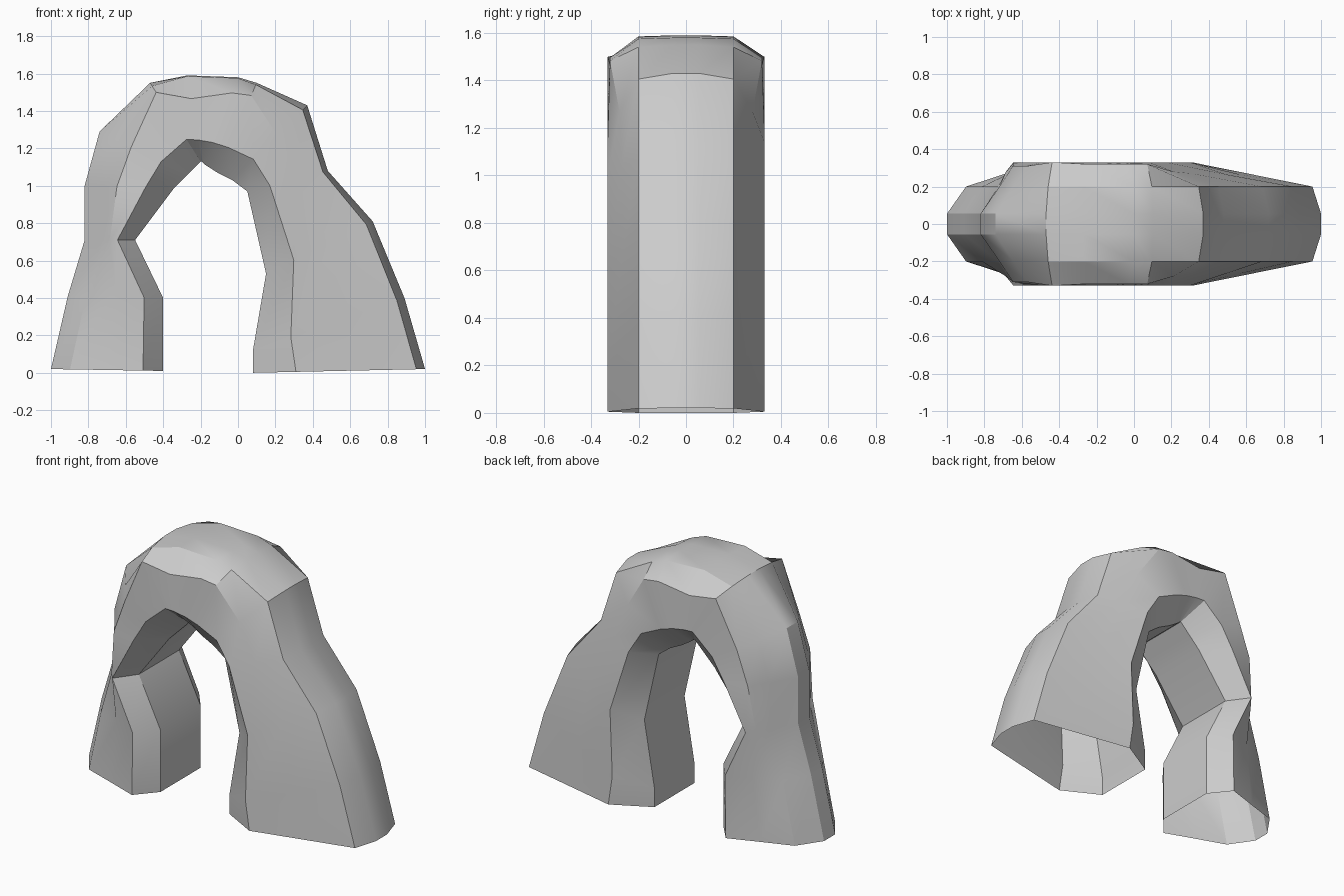
import bpy, bmesh
from mathutils import Vector

# Stations along the arch: outer x,z | inner x,z | rim inset | front shoulder start, its y | front shoulder end
stations = [
    (-1.00, 0.02, -0.40, 0.01, 0.17, 0.50, 0.265, 0.82),
    (-0.91, 0.41, -0.40, 0.40, 0.19, 0.50, 0.275, 0.80),
    (-0.82, 0.71, -0.55, 0.71, 0.35, 0.50, 0.28, 0.65),
    (-0.82, 1.00, -0.34, 0.99, 0.21, 0.36, 0.31, 0.68),
    (-0.74, 1.29, -0.27, 1.06, 0.20, 0.36, 0.31, 0.70),
    (-0.47, 1.55, -0.20, 1.13, 0.04, 0.12, 0.33, 0.72),
    (-0.27, 1.59, -0.195, 1.13, 0.01, 0.27, 0.32, 0.75),
    (0.00, 1.58, -0.18, 1.115, 0.01, 0.18, 0.32, 0.75),
    (0.10, 1.55, -0.11, 1.07, 0.02, 0.14, 0.32, 0.72),
    (0.37, 1.43, -0.03, 1.03, 0.06, 0.40, 0.28, 0.72),
    (0.48, 1.08, 0.05, 0.97, 0.06, 0.40, 0.27, 0.72),
    (0.72, 0.81, 0.15, 0.53, 0.06, 0.40, 0.265, 0.74),
    (0.89, 0.40, 0.08, 0.12, 0.05, 0.40, 0.265, 0.75),
    (1.00, 0.02, 0.08, 0.00, 0.05, 0.40, 0.265, 0.75),
]


def section(ox, oz, ix, iz, t1, t2, y2, t3):
    """Ten-sided ring, symmetric front to back."""
    o, i = Vector((ox, 0, oz)), Vector((ix, 0, iz))
    half = [(0, 0.055), (t1, 0.2), (t2, y2), (t3, 0.33), (1, 0.2)]
    ring = [(t, -y) for t, y in half] + [(t, y) for t, y in reversed(half)]
    return [o.lerp(i, t) + Vector((0, y, 0)) for t, y in ring]


# Rock arch: rings bridged along the span, open under both feet
bm = bmesh.new()
rings = [[bm.verts.new(p) for p in section(*s)] for s in stations]
for a, b in zip(rings, rings[1:]):
    n = len(a)
    for k in range(n):
        j = (k + 1) % n
        bm.faces.new((a[k], a[j], b[j], b[k]))
bmesh.ops.recalc_face_normals(bm, faces=bm.faces)
mesh = bpy.data.meshes.new("rock_arch")
bm.to_mesh(mesh)
bm.free()
arch = bpy.data.objects.new("rock_arch", mesh)
bpy.context.collection.objects.link(arch)

# Soft rock faces with crisp ridges
bpy.context.view_layer.objects.active = arch
arch.select_set(True)
bpy.ops.object.shade_smooth_by_angle(angle=0.5)
